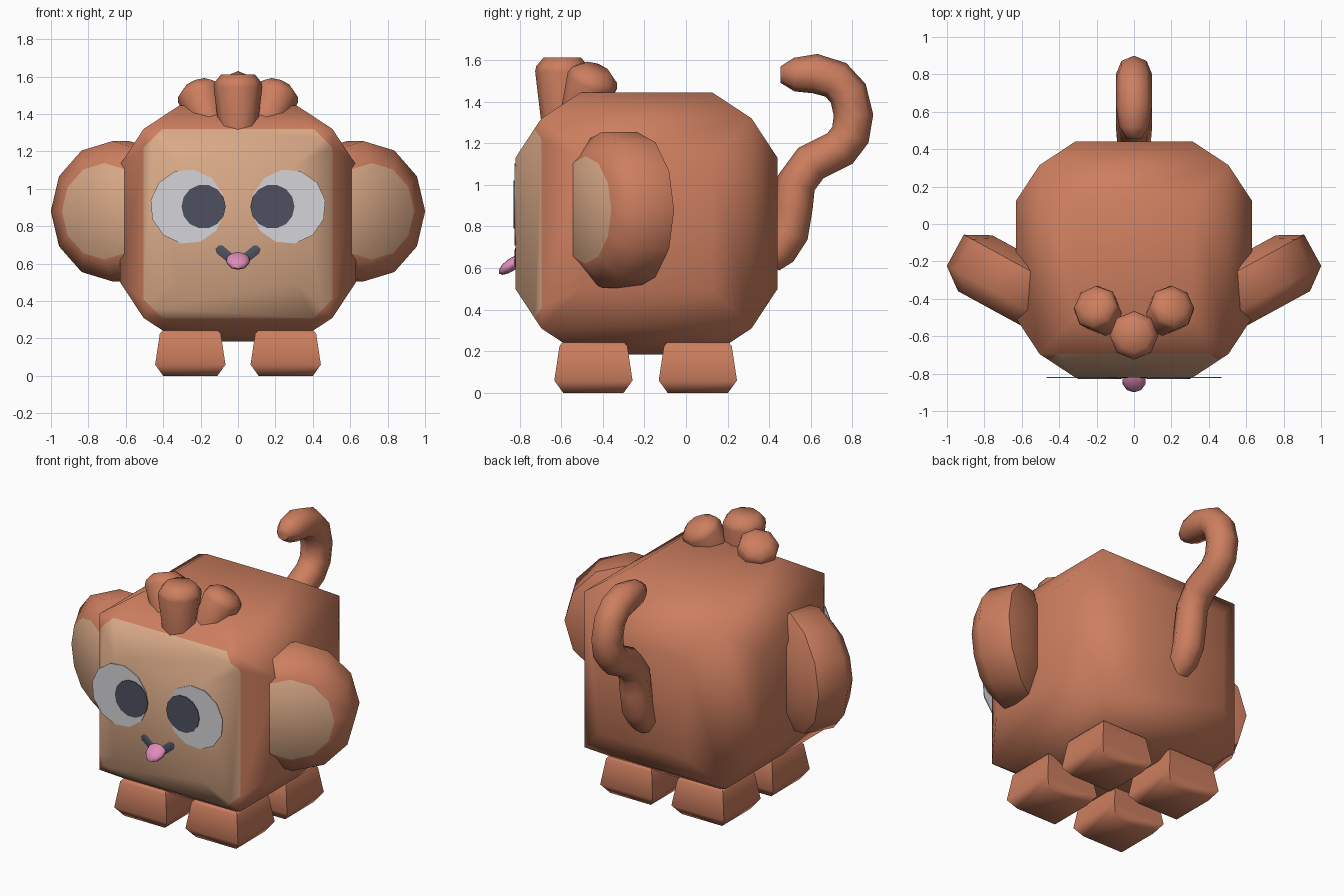
import bpy, bmesh, math
from mathutils import Matrix, Vector

if "Cube" in bpy.data.objects:
    bpy.data.objects.remove(bpy.data.objects["Cube"])


def material(name, rgb):
    m = bpy.data.materials.new(name)
    m.diffuse_color = (*rgb, 1)
    m.use_nodes = True
    m.node_tree.nodes["Principled BSDF"].inputs["Base Color"].default_value = m.diffuse_color
    return m


FUR = material("brown fur", (0.61, 0.21, 0.115))
SKIN = material("tan skin", (0.70, 0.40, 0.245))
WHITE = material("eye white", (0.66, 0.66, 0.70))
DARK = material("dark slate", (0.075, 0.083, 0.115))
PINK = material("pink tongue", (0.73, 0.26, 0.48))


def finish(name, bm, mats, angle=60):
    bmesh.ops.recalc_face_normals(bm, faces=bm.faces[:])
    me = bpy.data.meshes.new(name)
    bm.to_mesh(me)
    bm.free()
    ob = bpy.data.objects.new(name, me)
    bpy.context.collection.objects.link(ob)
    for m in mats:
        me.materials.append(m)
    bpy.ops.object.select_all(action='DESELECT')
    ob.select_set(True)
    bpy.context.view_layer.objects.active = ob
    bpy.ops.object.shade_smooth_by_angle(angle=math.radians(angle))
    return ob


def lathe(name, profile, sides, matrix, mats, cap_mat=0, angle=60):
    """Closed solid of revolution about local z from (radius, height) pairs."""
    bm = bmesh.new()
    rings = [[bm.verts.new((r * math.cos(2 * math.pi * i / sides),
                            r * math.sin(2 * math.pi * i / sides), h))
              for i in range(sides)] for r, h in profile]
    for a, b in zip(rings, rings[1:]):
        for i in range(sides):
            j = (i + 1) % sides
            bm.faces.new((a[i], a[j], b[j], b[i]))
    bm.faces.new(rings[0][::-1])
    bm.faces.new(rings[-1]).material_index = cap_mat
    bm.transform(matrix)
    return finish(name, bm, mats, angle)


def tube(name, points, radius, mat, squash_y=1.0, y=0.0):
    """Eight-sided tube along (x, y, z, radius factor) points."""
    cu = bpy.data.curves.new(name, 'CURVE')
    cu.dimensions = '3D'
    cu.bevel_depth, cu.bevel_resolution, cu.use_fill_caps = radius, 2, True
    sp = cu.splines.new('POLY')
    sp.points.add(len(points) - 1)
    for p, (px, py, pz, f) in zip(sp.points, points):
        p.co, p.radius = (px, py, pz, 1), f
    tmp = bpy.data.objects.new(name + " path", cu)
    bpy.context.collection.objects.link(tmp)
    bpy.context.view_layer.update()
    me = bpy.data.meshes.new_from_object(
        tmp.evaluated_get(bpy.context.evaluated_depsgraph_get()))
    bm = bmesh.new()
    bm.from_mesh(me)
    bpy.data.objects.remove(tmp)
    bpy.data.meshes.remove(me)
    bmesh.ops.remove_doubles(bm, verts=bm.verts[:], dist=1e-5)
    bm.transform(Matrix.Translation((0, y, 0)) @ Matrix.Diagonal((1, squash_y, 1, 1)))
    for f in bm.faces:
        f.material_index = 0
    return finish(name, bm, [mat])


# Body: a cube whose six sides bulge out as shallow frustums
MID = Vector((0, -0.19, 0.815))
bm = bmesh.new()
bmesh.ops.create_cube(bm, size=1.01)
bmesh.ops.inset_individual(bm, faces=bm.faces[:], thickness=0.19, depth=0.125,
                           use_even_offset=True)
# cut the corners of the face mask
for sx in (-1, 1):
    for sz in (-1, 1):
        front = [f for f in bm.faces if f.calc_center_median().y < -0.5]
        geom = front + list({e for f in front for e in f.edges}) \
            + list({v for f in front for v in f.verts})
        bmesh.ops.bisect_plane(bm, geom=geom, dist=1e-5,
                               plane_co=(0.455 * sx, 0, 0.455 * sz),
                               plane_no=(sx, 0, sz))
for f in bm.faces:
    c = f.calc_center_median()
    f.material_index = int(c.y < -0.5 and abs(c.x) + abs(c.z) < 0.91)
bm.transform(Matrix.Translation(MID))
finish("body", bm, [FUR, SKIN])

# Feet: tapered blocks with a chamfered sole
for label, fy in (("front", -0.445), ("back", 0.057)):
    for side, fx in (("left", -0.255), ("right", 0.255)):
        # four-sided lathe turned so its flats face the axes
        prof = [(h * math.sqrt(2), z) for h, z in
                ((0.145, 0), (0.188, 0.06), (0.163, 0.225), (0.145, 0.247))]
        lathe(f"{label}_foot_{side}", prof, 4,
              Matrix.Translation((fx, fy, 0)) @ Matrix.Rotation(math.pi / 4, 4, 'Z'),
              [FUR], angle=65)

MIRROR = Matrix.Diagonal((-1, 1, 1, 1))
for side, flip in (("right", Matrix.Identity(4)), ("left", MIRROR)):
    # Ears: thick twelve-sided discs angled forward, tan on the front
    a = math.radians(28.6)
    s, c = math.sin(a), math.cos(a)
    ear = Matrix(((c, 0, s, 0.631), (s, 0, -c, -0.329), (0, 1, 0, 0.88), (0, 0, 0, 1)))
    lathe(f"ear_{side}", [(0.24, -0.175), (0.375, -0.105), (0.375, 0.085), (0.258, 0.175)],
          12, flip @ ear, [FUR, SKIN], cap_mat=1)

    # Side tufts, leaning outward and back
    lean = Vector((0.33, 0.33, 0.88)).to_track_quat('Z', 'Y').to_matrix().to_4x4()
    lathe(f"hair_tuft_{side}", [(0.09, -0.27), (0.125, -0.06), (0.115, -0.03), (0.07, 0.005)],
          8, flip @ Matrix.Translation((0.222, -0.43, 1.555)) @ lean, [FUR])

    # Eyes: thin flat discs
    face = Matrix.Rotation(math.pi / 2, 4, 'X')
    lathe(f"eye_white_{side}", [(0.2, 0), (0.2, 0.006)], 12,
          flip @ Matrix.Translation((0.27, -0.818, 0.905)) @ face
          @ Matrix.Rotation(math.radians(10), 4, 'Z'), [WHITE], angle=30)
    lathe(f"pupil_{side}", [(0.118, 0), (0.118, 0.005)], 14,
          flip @ Matrix.Translation((0.184, -0.824, 0.905)) @ face, [DARK], angle=30)

# Centre tuft
lathe("hair_tuft_centre", [(0.095, 1.25), (0.13, 1.545), (0.125, 1.57), (0.09, 1.612)],
      8, Matrix.Translation((0, -0.595, 0)), [FUR])

# Mouth: thin smile laid on the face
tube("mouth", [(x, 0, z, r) for x, z, r in
               ((-0.112, 0.688, 0.5), (-0.098, 0.676, 1), (-0.045, 0.632, 1), (0, 0.622, 1),
                (0.045, 0.632, 1), (0.098, 0.676, 1), (0.112, 0.688, 0.5))],
     0.026, DARK, squash_y=0.18, y=-0.82)

# Tongue: flattened blob slanting down and forward
bm = bmesh.new()
bmesh.ops.create_uvsphere(bm, u_segments=10, v_segments=6, radius=1)
bm.transform(Matrix.Translation((0, -0.838, 0.617)) @ Matrix.Rotation(math.radians(35), 4, 'X')
             @ Matrix.Diagonal((0.064, 0.075, 0.03, 1)))
finish("tongue", bm, [PINK])

# Tail: S-shaped tube curling forward at the tip
tube("tail", [(0, y, z, r) for y, z, r in
              ((0.40, 0.62, 0.6), (0.44, 0.68, 0.95), (0.495, 0.77, 1), (0.515, 0.90, 1),
               (0.53, 1.01, 1), (0.60, 1.105, 1), (0.74, 1.175, 1), (0.79, 1.24, 1),
               (0.805, 1.335, 1), (0.78, 1.44, 1), (0.72, 1.505, 1), (0.62, 1.535, 1),
               (0.52, 1.53, 0.85), (0.455, 1.53, 0.42))],
     0.095, FUR)
